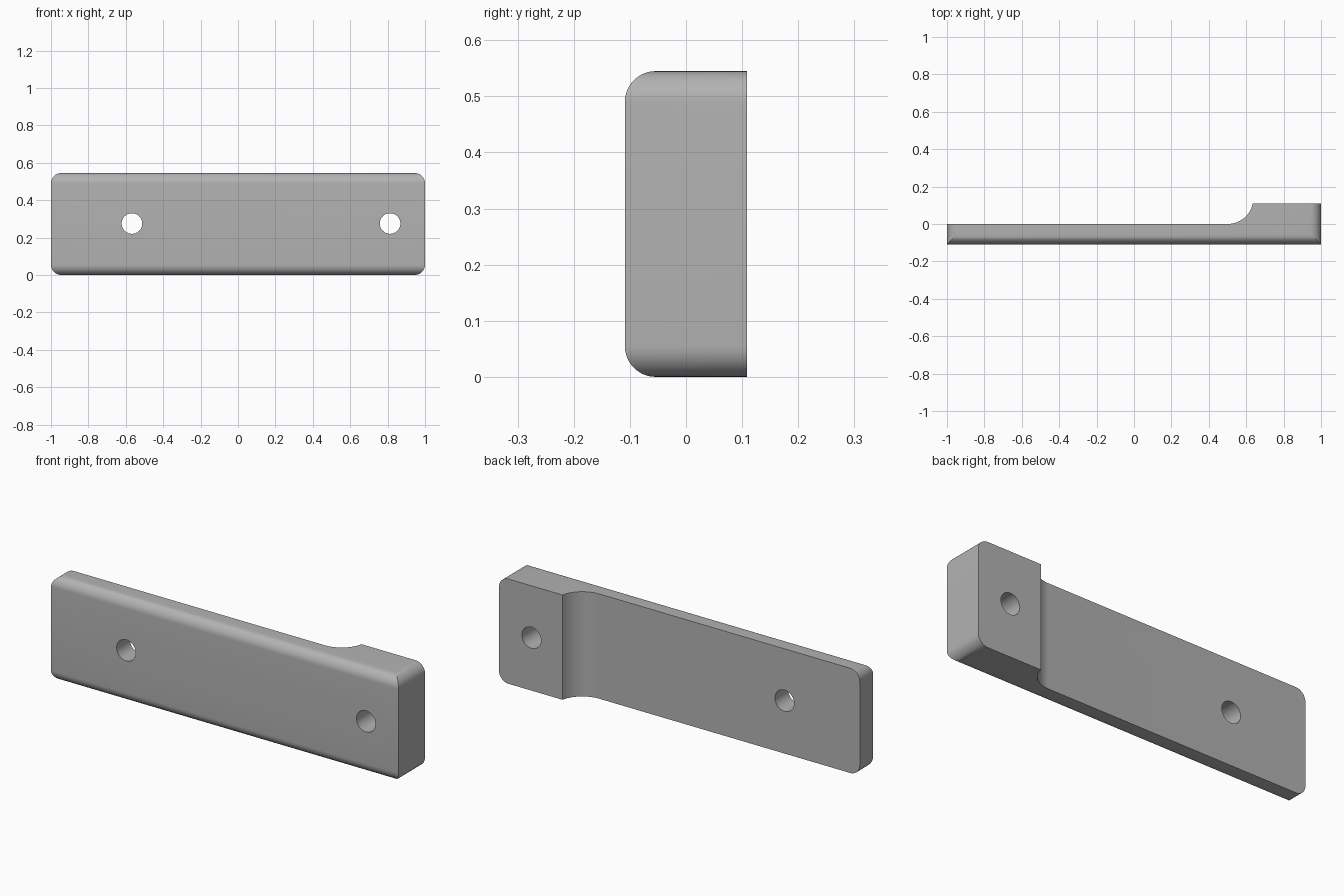
import bpy, bmesh, math
from mathutils import Vector

cube = bpy.data.objects.get("Cube")
if cube:
    bpy.data.objects.remove(cube, do_unlink=True)

HEIGHT, HALF_DEPTH = 0.545, 0.109
CORNER_R, HOLE_R, COVE_R = 0.055, 0.055, 0.138
COVE_X, PAD_X = 0.5, 0.635

grey = bpy.data.materials.new("plain grey")
grey.use_nodes = True
colour = (0.45, 0.45, 0.45, 1)
grey.diffuse_color = colour
grey.node_tree.nodes["Principled BSDF"].inputs["Base Color"].default_value = colour

# Plan outline: thin plate, concave cove, thick end pad
outline = [(-1, 0), (-1, -HALF_DEPTH), (1, -HALF_DEPTH), (1, HALF_DEPTH)]
end_angle = math.asin((PAD_X - COVE_X) / COVE_R)
STEPS = 16
for i in range(STEPS, -1, -1):
    a = end_angle * i / STEPS
    y = HALF_DEPTH if i == STEPS else COVE_R * (1 - math.cos(a))
    outline.append((COVE_X + COVE_R * math.sin(a), y))

# Extrude the outline upwards
bm = bmesh.new()
base = bm.faces.new([bm.verts.new((x, y, 0)) for x, y in outline])
top = bmesh.ops.extrude_face_region(bm, geom=[base])["geom"]
bmesh.ops.translate(bm, vec=(0, 0, HEIGHT),
                    verts=[v for v in top if isinstance(v, bmesh.types.BMVert)])

# Round the four corners seen from the front
corners = [e for e in bm.edges
           if all(abs(abs(v.co.x) - 1) < 1e-4 for v in e.verts)
           and abs(e.verts[0].co.z - e.verts[1].co.z) < 1e-4]
bmesh.ops.bevel(bm, geom=corners, offset=CORNER_R, segments=10,
                profile=0.5, affect='EDGES')
bmesh.ops.recalc_face_normals(bm, faces=bm.faces)
mesh = bpy.data.meshes.new("mounting_plate")
bm.to_mesh(mesh)
bm.free()
plate = bpy.data.objects.new("mounting_plate", mesh)
bpy.context.collection.objects.link(plate)
mesh.materials.append(grey)

# Through holes
for name, x in (("right_hole_cutter", -0.567), ("left_hole_cutter", 0.813)):
    bpy.ops.mesh.primitive_cylinder_add(vertices=48, radius=HOLE_R, depth=1,
                                        location=(x, 0, 0.275),
                                        rotation=(math.pi / 2, 0, 0))
    cutter = bpy.context.object
    cutter.name = name
    cutter.data.materials.append(grey)
    cutter.hide_render = True
    cut = plate.modifiers.new(name, 'BOOLEAN')
    cut.operation, cut.solver, cut.object = 'DIFFERENCE', 'EXACT', cutter
    bpy.ops.object.select_all(action='DESELECT')
    plate.select_set(True)
    bpy.context.view_layer.objects.active = plate
    bpy.ops.object.modifier_apply(modifier=name)
    bpy.data.objects.remove(cutter, do_unlink=True)

bpy.ops.object.shade_smooth_by_angle(angle=math.radians(30))
